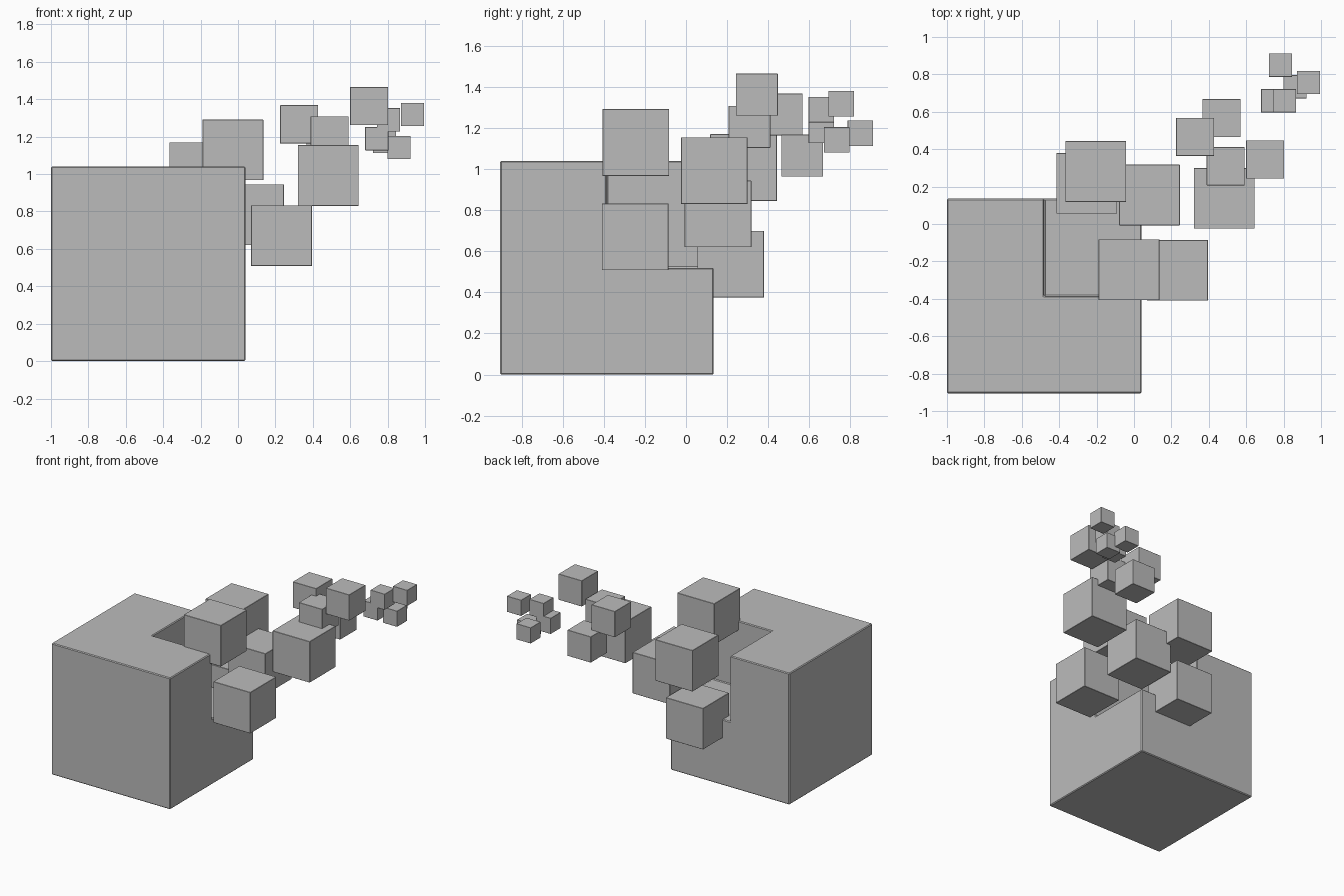
import bpy, bmesh, math
from mathutils import Vector

default = bpy.data.objects.get("Cube")
if default:
    bpy.data.objects.remove(default, do_unlink=True)

# Single grey material
grey = bpy.data.materials.new("plain_grey")
grey.use_nodes = True
colour = (0.5, 0.5, 0.5, 1.0)
grey.diffuse_color = colour
grey.node_tree.nodes["Principled BSDF"].inputs["Base Color"].default_value = colour


def notch_corner(bm):
    """Remove the +x +y +z octant of a unit cube centred on the origin."""
    bmesh.ops.subdivide_edges(bm, edges=bm.edges[:], cuts=1, use_grid_fill=True)
    corner = next(v for v in bm.verts if min(v.co) > 0.4)
    bmesh.ops.delete(bm, geom=[corner], context='VERTS')

    def at(*co):
        return next(v for v in bm.verts if (v.co - Vector(co)).length < 1e-4)

    h = 0.5
    centre = bm.verts.new((0, 0, 0))
    px, py, pz = at(h, 0, 0), at(0, h, 0), at(0, 0, h)
    for a, b, mid in ((px, py, at(h, h, 0)), (py, pz, at(0, h, h)), (pz, px, at(h, 0, h))):
        bm.faces.new((centre, a, mid, b))
    bmesh.ops.recalc_face_normals(bm, faces=bm.faces[:])
    bmesh.ops.dissolve_limit(bm, angle_limit=math.radians(1),
                             verts=bm.verts[:], edges=bm.edges[:])


def add_cube(name, low, size, notched=False):
    """Cube placed by its lowest corner, with finely bevelled edges."""
    bm = bmesh.new()
    bmesh.ops.create_cube(bm, size=1)
    if notched:
        notch_corner(bm)
    bmesh.ops.scale(bm, vec=(size,) * 3, verts=bm.verts[:])
    mesh = bpy.data.meshes.new(name)
    bm.to_mesh(mesh)
    bm.free()
    mesh.materials.append(grey)
    obj = bpy.data.objects.new(name, mesh)
    obj.location = Vector(low) + Vector((size / 2,) * 3)
    bpy.context.collection.objects.link(obj)
    bevel = obj.modifiers.new("edge_bevel", 'BEVEL')
    bevel.width = size * 0.006
    bevel.segments = 1
    bevel.limit_method = 'ANGLE'


# Main block with its missing corner
add_cube("main_block", (-1, -0.905, 0), 1.04, notched=True)

# Fragments drifting away from the corner, shrinking with distance
fragments = {
    ("large_fragment", 0.325): [
        (-0.19, -0.407, 0.967), (0.07, -0.41, 0.508), (-0.08, -0.007, 0.62),
        (-0.367, 0.118, 0.845), (-0.415, 0.055, 0.375), (0.32, -0.025, 0.83)],
    ("medium_fragment", 0.204): [
        (0.225, 0.364, 1.164), (0.366, 0.464, 0.964),
        (0.388, 0.207, 1.104), (0.599, 0.243, 1.261)],
    ("small_fragment", 0.124): [
        (0.722, 0.787, 1.113), (0.871, 0.694, 1.256), (0.68, 0.597, 1.127),
        (0.742, 0.597, 1.228), (0.798, 0.672, 1.08)],
}
for (name, size), corners in fragments.items():
    for i, low in enumerate(corners, 1):
        add_cube(f"{name}_{i}", low, size)
